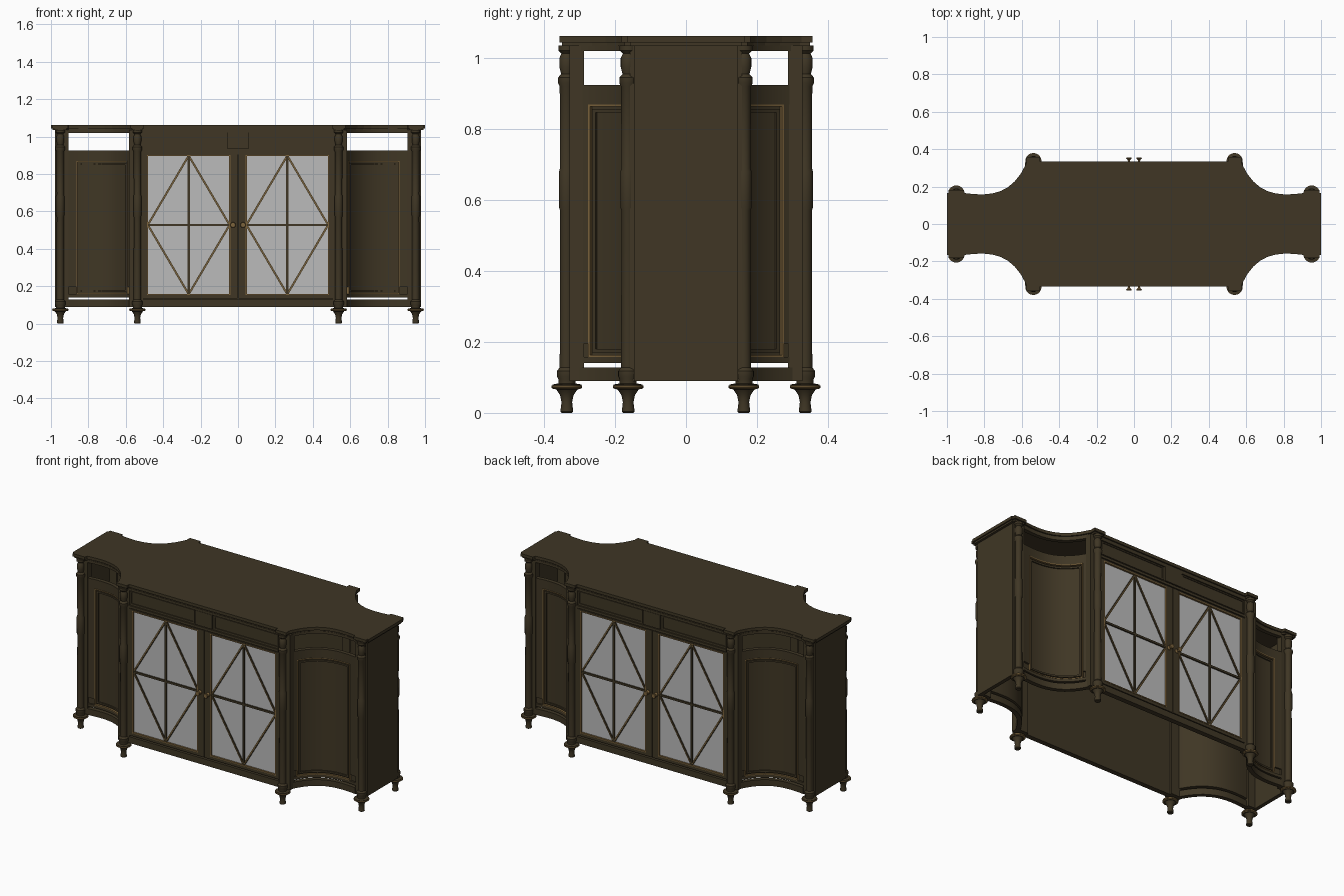
import bpy, bmesh, math
from mathutils import Vector

if "Cube" in bpy.data.objects:
    bpy.data.objects.remove(bpy.data.objects["Cube"])


def material(name, rgb):
    m = bpy.data.materials.new(name)
    m.diffuse_color = (*rgb, 1)
    m.use_nodes = True
    m.node_tree.nodes["Principled BSDF"].inputs["Base Color"].default_value = m.diffuse_color
    return m


WOOD = material("dark_walnut", (0.05, 0.037, 0.018))
GOLD = material("antique_gold", (0.2, 0.125, 0.045))
GLASS = material("grey_mirror", (0.5, 0.5, 0.5))


def finish(bm, name, mat, mirror=(True, True), smooth=False):
    """Turn a bmesh into an object, mirrored across the cabinet's axes."""
    bmesh.ops.recalc_face_normals(bm, faces=bm.faces)
    me = bpy.data.meshes.new(name)
    bm.to_mesh(me)
    bm.free()
    me.materials.append(mat)
    ob = bpy.data.objects.new(name, me)
    bpy.context.collection.objects.link(ob)
    if smooth:
        bpy.context.view_layer.objects.active = ob
        ob.select_set(True)
        bpy.ops.object.shade_smooth_by_angle(angle=math.radians(35))
        ob.select_set(False)
    if any(mirror):
        mod = ob.modifiers.new("Mirror", 'MIRROR')
        mod.use_axis = (mirror[0], mirror[1], False)
        mod.use_clip = False
    return ob


def hexa(bm, lower, upper):
    v = [bm.verts.new(p) for p in lower + upper]
    for f in ((0, 1, 2, 3), (4, 5, 6, 7), (0, 1, 5, 4), (1, 2, 6, 5), (2, 3, 7, 6), (3, 0, 4, 7)):
        bm.faces.new([v[i] for i in f])


def boxes(name, mat, items, mirror=(True, True)):
    bm = bmesh.new()
    for x0, x1, y0, y1, z0, z1 in items:
        ring = [(x0, y0), (x1, y0), (x1, y1), (x0, y1)]
        hexa(bm, [(x, y, z0) for x, y in ring], [(x, y, z1) for x, y in ring])
    return finish(bm, name, mat, mirror)


def frame(x0, x1, z0, z1, y0, y1, w):
    """Four boxes of a rectangular frame standing in the front plane."""
    return [(x0, x1, y0, y1, z0, z0 + w), (x0, x1, y0, y1, z1 - w, z1),
            (x0, x0 + w, y0, y1, z0 + w, z1 - w), (x1 - w, x1, y0, y1, z0 + w, z1 - w)]


def bars(name, mat, lines, y0, y1, w):
    """Flat bars between pairs of (x, z) points."""
    bm = bmesh.new()
    for a, b in lines:
        a, b = Vector(a), Vector(b)
        d = (b - a).normalized()
        n = Vector((-d.y, d.x)) * w / 2
        ring = [a + n, b + n, b - n, a - n]
        hexa(bm, [(p.x, y0, p.y) for p in ring], [(p.x, y1, p.y) for p in ring])
    return finish(bm, name, mat)


def lathe(name, mat, profile, places, segs=20, axis_y=False):
    bm = bmesh.new()
    for cx, cy, cz in places:
        rings = []
        for r, h in profile:
            ring = []
            for i in range(segs):
                a = 2 * math.pi * i / segs
                c, s = r * math.cos(a), r * math.sin(a)
                ring.append(bm.verts.new((cx + c, cy + h, cz + s) if axis_y else (cx + c, cy + s, cz + h)))
            rings.append(ring)
        for a, b in zip(rings, rings[1:]):
            for i in range(segs):
                j = (i + 1) % segs
                bm.faces.new((a[i], a[j], b[j], b[i]))
        bm.faces.new(rings[0])
        bm.faces.new(rings[-1])
    return finish(bm, name, mat, smooth=True)


# Plan curve of the concave wings (one quadrant)
P = [Vector(p) for p in ((.575, .325), (.65, .16), (.76, .145), (.905, .165))]


def curve(t, off=0.0):
    u = 1 - t
    p = u**3 * P[0] + 3*u*u*t * P[1] + 3*u*t*t * P[2] + t**3 * P[3]
    d = (u*u * (P[1]-P[0]) + 2*u*t * (P[2]-P[1]) + t*t * (P[3]-P[2])).normalized()
    return p + Vector((d.y, -d.x)) * off


def strips(name, mat, items, n=12):
    """Curved walls following the wing: (t0, t1, z0, z1, outer offset, inner offset)."""
    bm = bmesh.new()
    for t0, t1, z0, z1, o, i in items:
        rings = []
        for k in range(n + 1):
            t = t0 + (t1 - t0) * k / n
            a, b = curve(t, o), curve(t, i)
            rings.append([bm.verts.new(p) for p in
                          ((a.x, a.y, z0), (a.x, a.y, z1), (b.x, b.y, z1), (b.x, b.y, z0))])
        for a, b in zip(rings, rings[1:]):
            for k in range(4):
                bm.faces.new((a[k], a[(k+1) % 4], b[(k+1) % 4], b[k]))
        bm.faces.new(rings[0])
        bm.faces.new(rings[-1])
    return finish(bm, name, mat, smooth=True)


def curved_frame(t0, t1, z0, z1, o, i, wz, wt):
    return [(t0, t1, z0, z0 + wz, o, i), (t0, t1, z1 - wz, z1, o, i),
            (t0, t0 + wt, z0 + wz, z1 - wz, o, i), (t1 - wt, t1, z0 + wz, z1 - wz, o, i)]


def top_layer(name, z0, z1, inset):
    """Slab with straight centre, column caps and concave wings."""
    e = inset
    q = [(.502 + e, .335 - e), (.502 + e, .357 - e), (.576 - e, .357 - e)]
    q += [tuple(curve(k / 8, e)) for k in range(9)]
    q += [(.91 + e, .182 - e), (.992 - e, .182 - e), (.992 - e, .165 - e), (1 - e, .165 - e)]
    loop = q + [(x, -y) for x, y in reversed(q)]
    loop += [(-x, -y) for x, y in q] + [(-x, y) for x, y in reversed(q)]
    bm = bmesh.new()
    f = bm.faces.new([bm.verts.new((x, y, z0)) for x, y in loop])
    g = bmesh.ops.extrude_face_region(bm, geom=[f])
    bmesh.ops.translate(bm, vec=(0, 0, z1 - z0), verts=[v for v in g["geom"] if isinstance(v, bmesh.types.BMVert)])
    finish(bm, name, WOOD, (False, False))


top_layer("top_slab", 1.044, 1.062, 0)
top_layer("top_slab_moulding", 1.034, 1.044, .008)

# Turned columns and feet
spots = [(.538, .336, 0), (.95, .163, 0)]
lathe("column", WOOD, [(.024, .08), (.024, .095), (.028, .103), (.028, .118), (.02, .128), (.019, .57),
                       (.022, .58), (.022, .68), (.019, .69), (.02, .92), (.025, .93), (.025, .945),
                       (.016, .955), (.021, .975), (.021, 1.0), (.015, 1.013), (.024, 1.022), (.024, 1.036)], spots)
lathe("foot", WOOD, [(.014, 0), (.018, .004), (.015, .03), (.019, .05), (.027, .062), (.03, .066),
                     (.041, .069), (.041, .08), (.024, .083)], spots)
lathe("foot_gold_ring", GOLD, [(.038, .0675), (.0435, .071), (.0435, .0765), (.038, .0785)], spots)

# Corner posts behind the columns and plain end panels
boxes("corner_post", WOOD, [(.505, .583, .287, .328, .09, 1.036), (.907, .97, .12, .158, .09, 1.036)])
boxes("end_panel", WOOD, [(.955, .978, -.147, .147, .09, 1.036)], (True, False))

# Concave wings: rails, door, mouldings, open frieze above
strips("wing_rails", WOOD, [(0, 1, .09, .128, .004, .03), (0, 1, 1.02, 1.036, .006, .03)])
strips("wing_door_panel", WOOD, [(0, 1, .14, .925, .018, .032)])
strips("wing_door_frame", WOOD, curved_frame(0, 1, .14, .925, .008, .02, .055, .1)
       [1:] + [(0, 1, .14, .157, .008, .02)])
strips("wing_door_gold_moulding", GOLD, curved_frame(.1, .9, .157, .87, .006, .02, .006, .014))
strips("wing_door_inner_moulding", WOOD, curved_frame(.125, .875, .17, .857, .01, .02, .01, .025))

# Centre section: backing board, rails and frieze
boxes("centre_backing", WOOD, [(-.51, .51, .3, .314, .09, 1.036)], (False, True))
boxes("centre_rails", WOOD, [(-.51, .51, .31, .33, .09, .128), (-.51, .51, .31, .322, .905, 1.036),
                             (-.51, .51, .31, .33, .915, .93), (-.51, .51, .31, .33, 1.022, 1.036)], (False, True))
boxes("frieze_drawer_moulding", WOOD, frame(.065, .5, .938, 1.018, .318, .327, .007))
boxes("frieze_centre_block", WOOD, [(-.058, .058, .318, .332, .935, 1.022)], (False, True))

# Glazed doors with diamond lattice
gx0, gx1, gz0, gz1 = .045, .482, .157, .898
cx, cz = (gx0 + gx1) / 2, (gz0 + gz1) / 2
boxes("door_frame", WOOD, [(.002, gx0, .31, .326, .135, .91), (gx1, .51, .31, .326, .135, .91),
                           (gx0, gx1, .31, .326, .135, gz0), (gx0, gx1, .31, .326, gz1, .91)])
boxes("door_mirror", GLASS, [(gx0, gx1, .312, .317, gz0, gz1)])
boxes("door_gold_bead", GOLD, frame(gx0 - .004, gx1 + .004, gz0 - .004, gz1 + .004, .314, .328, .006))
bars("door_upright_muntin", WOOD, [((cx, gz0), (cx, gz1)), ((gx0, cz), (gx1, cz))], .314, .325, .012)
top, bot, lef, rig = (cx, gz1), (cx, gz0), (gx0, cz), (gx1, cz)
bars("door_diamond_muntin", WOOD, [(top, lef), (top, rig), (bot, lef), (bot, rig)], .314, .323, .011)
bars("door_diamond_gold_line", GOLD, [(top, lef), (top, rig), (bot, lef), (bot, rig)], .32, .3245, .005)

# Small turned door knobs
lathe("door_knob", GOLD, [(.012, 0), (.012, .004), (.006, .01), (.007, .018), (.015, .024), (.013, .03)],
      [(.027, .325, cz)], 16, True)
